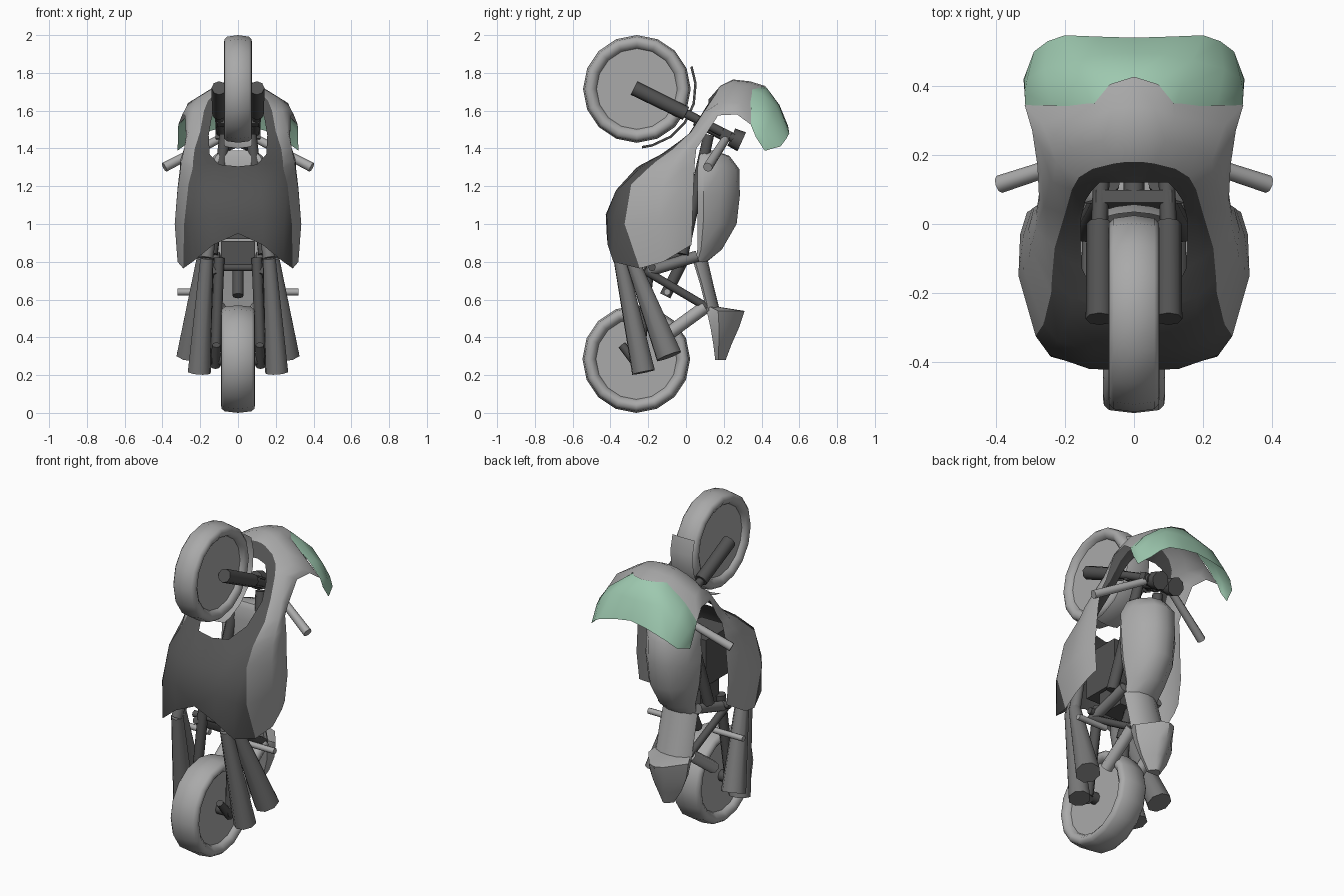
import bpy, bmesh, math
from mathutils import Vector, Matrix


def material(name, rgb):
    m = bpy.data.materials.new(name)
    m.diffuse_color = (*rgb, 1)
    return m


LIGHT = material("light_grey", (0.40, 0.40, 0.40))
MID = material("mid_grey", (0.19, 0.19, 0.19))
DARK = material("dark_grey", (0.085, 0.085, 0.085))
GREEN = material("green_glass", (0.34, 0.58, 0.43))


def finish(name, bm, mat, mirror=False, angle=40):
    me = bpy.data.meshes.new(name)
    bm.to_mesh(me)
    bm.free()
    ob = bpy.data.objects.new(name, me)
    bpy.context.collection.objects.link(ob)
    me.materials.append(mat)
    bpy.ops.object.select_all(action='DESELECT')
    ob.select_set(True)
    bpy.context.view_layer.objects.active = ob
    bpy.ops.object.shade_smooth_by_angle(angle=math.radians(angle))
    if mirror:
        mod = ob.modifiers.new("mirror", 'MIRROR')
        mod.use_clip = True
    return ob


def patch(name, rails, mat):
    """Open half shell spanned between rails, mirrored in x."""
    bm = bmesh.new()
    grid = [[bm.verts.new(p) for p in rail] for rail in rails]
    for a, b in zip(grid, grid[1:]):
        for i in range(len(a) - 1):
            bm.faces.new((a[i], a[i + 1], b[i + 1], b[i]))
    bmesh.ops.remove_doubles(bm, verts=bm.verts, dist=0.001)
    bm.normal_update()
    inner = Vector((0, 0.05, 1.2))
    if sum(f.normal.dot(f.calc_center_median() - inner) for f in bm.faces) < 0:
        bmesh.ops.reverse_faces(bm, faces=bm.faces)
    return finish(name, bm, mat, True, 55)


def tube(name, a, b, r1, r2, mat, sides=8, mirror=True):
    a, b = Vector(a), Vector(b)
    bm = bmesh.new()
    rot = (b - a).to_track_quat('Z', 'Y').to_matrix().to_4x4()
    bmesh.ops.create_cone(bm, cap_ends=True, segments=sides, radius1=r1, radius2=r2,
                          depth=(b - a).length,
                          matrix=Matrix.Translation((a + b) / 2) @ rot)
    return finish(name, bm, mat, mirror, 50)


def box(name, center, size, mat, tilt=0):
    bm = bmesh.new()
    bmesh.ops.create_cube(bm, size=1, matrix=Matrix.Translation(center)
                          @ Matrix.Rotation(tilt, 4, 'X') @ Matrix.Diagonal((*size, 1)))
    return finish(name, bm, mat)


def loft(name, sections, shape, mat):
    """sections: z, y_front, y_back, half_width; shape: unit outline (x, 0..1)."""
    bm = bmesh.new()
    rings = [[bm.verts.new((x * w, y0 + t * (y1 - y0), z)) for x, t in shape]
             for z, y0, y1, w in sections]
    n = len(shape)
    for a, b in zip(rings, rings[1:]):
        for i in range(n):
            j = (i + 1) % n
            bm.faces.new((a[i], a[j], b[j], b[i]))
    bm.faces.new(rings[0])
    bm.faces.new(rings[-1])
    bmesh.ops.recalc_face_normals(bm, faces=bm.faces)
    return finish(name, bm, mat)


def wheel(name, y, z, radius, half):
    """Tyre and flat disc turned about the x axis."""
    prof = [(0.62 * half, 0), (0.62 * half, 0.75), (0.82 * half, 0.775), (half, 0.85),
            (0.97 * half, 0.92), (0.8 * half, 0.97), (0, 1)]
    prof += [(-x, r) for x, r in prof[-2::-1]]
    bm = bmesh.new()
    vs = [bm.verts.new((x, 0, r * radius)) for x, r in prof]
    es = [bm.edges.new(p) for p in zip(vs, vs[1:])]
    bmesh.ops.spin(bm, geom=vs + es, axis=(1, 0, 0), cent=(0, 0, 0),
                   angle=2 * math.pi, steps=16)
    bmesh.ops.remove_doubles(bm, verts=bm.verts, dist=0.0005)
    bmesh.ops.recalc_face_normals(bm, faces=bm.faces)
    bmesh.ops.translate(bm, verts=bm.verts, vec=(0, y, z))
    return finish(name, bm, LIGHT, angle=60)


wheel("front_wheel", -0.26, 1.715, 0.285, 0.074)
wheel("rear_wheel", -0.263, 0.285, 0.285, 0.09)

# Fairing rails, from the belly edge up to the nose
opening = [(0, -.42, .95), (0, -.425, 1.05), (0, -.37, 1.18), (0, -.25, 1.305),
           (.10, -.235, 1.315), (.15, -.13, 1.37), (.155, .01, 1.47), (.14, .07, 1.56),
           (.12, .10, 1.61), (.10, .12, 1.64), (.05, .12, 1.66), (.025, .12, 1.66),
           (0, .12, 1.66)]
belly_in = [(.13, -.415, .89), (.13, -.42, 1.05), (.12, -.37, 1.18), (.08, -.265, 1.295),
            (.125, -.23, 1.315), (.165, -.12, 1.374), (.165, .015, 1.474),
            (.145, .077, 1.57), (.13, .108, 1.62), (.105, .13, 1.653), (.052, .133, 1.675),
            (.026, .134, 1.676), (0, .135, 1.677)]
belly_out = [(.24, -.385, .80), (.245, -.38, 1.02), (.22, -.34, 1.20), (.18, -.25, 1.29),
             (.185, -.21, 1.32), (.20, -.10, 1.385), (.18, .02, 1.48), (.163, .09, 1.59),
             (.145, .12, 1.637), (.112, .145, 1.672), (.056, .155, 1.70),
             (.028, .158, 1.703), (0, .16, 1.705)]
seam = [(.29, -.245, .765), (.285, -.325, 1.0), (.262, -.29, 1.21), (.24, -.2, 1.295),
        (.238, -.16, 1.33), (.23, -.07, 1.395), (.2, .03, 1.49), (.18, .10, 1.60),
        (.16, .135, 1.65), (.12, .16, 1.69), (.06, .175, 1.72), (.03, .179, 1.728),
        (0, .18, 1.73)]
flank = [(.32, -.12, .80), (.335, -.15, 1.0), (.32, -.13, 1.18), (.305, -.10, 1.28),
         (.30, -.07, 1.33), (.285, -.015, 1.40), (.262, .05, 1.49), (.235, .12, 1.605),
         (.225, .18, 1.645), (.18, .22, 1.69), (.09, .24, 1.745), (.045, .248, 1.76),
         (0, .25, 1.765)]
shoulder = [(.31, -.02, .86), (.33, -.03, 1.03), (.32, -.03, 1.19), (.308, -.02, 1.29),
            (.305, -.01, 1.34), (.285, .02, 1.40), (.275, .07, 1.465), (.268, .15, 1.59),
            (.278, .24, 1.61), (.265, .29, 1.64), (.12, .31, 1.73), (.06, .335, 1.75),
            (0, .34, 1.755)]
rear = [(.295, .03, .89), (.31, .035, 1.05), (.30, .04, 1.2), (.295, .045, 1.3),
        (.29, .048, 1.34), (.28, .055, 1.40), (.275, .09, 1.45), (.28, .17, 1.575),
        (.295, .27, 1.58), (.317, .345, 1.525), (.115, .35, 1.712), (.07, .405, 1.725),
        (0, .427, 1.728)]
patch("belly_panel", [opening, belly_in, belly_out, seam], DARK)
patch("side_fairing", [seam, flank, shoulder, rear], LIGHT)

# Curved windscreen, tucked under the nose
top_edge = [(0, .35, 1.745), (.07, .345, 1.735), (.12, .34, 1.705), (.24, .343, 1.61),
            (.315, .343, 1.525), (.315, .37, 1.46), (.32, .415, 1.39)]
upper = [(0, .427, 1.722), (.075, .415, 1.715), (.14, .40, 1.69), (.25, .39, 1.605),
         (.317, .38, 1.515), (.318, .39, 1.45), (.32, .416, 1.39)]
bulge = [(0, .495, 1.63), (.09, .492, 1.63), (.17, .475, 1.625), (.26, .45, 1.56),
         (.31, .42, 1.49), (.318, .42, 1.43), (.32, .417, 1.39)]
low_edge = [(0, .54, 1.52), (.1, .543, 1.505), (.2, .547, 1.48), (.25, .53, 1.45),
            (.29, .5, 1.41), (.305, .46, 1.40), (.32, .42, 1.388)]
patch("windscreen", [top_edge, upper, bulge, low_edge], GREEN)

# Front fender: thin arc round the wheel
arc = [math.radians(a) for a in (22, 5, -15, -35, -55, -75, -85)]
fender = [[(x, -.26 + r * math.cos(a), 1.717 + r * math.sin(a)) for a in arc]
          for x, r in ((0, .318), (.05, .312), (.075, .305))]
patch("front_fender", fender, LIGHT)

# Fork, steering and handlebars
tube("fork_leg", (.1, -.275, 1.72), (.1, .0, 1.585), .04, .038, DARK)
tube("fork_tube", (.1, .0, 1.585), (.09, .25, 1.455), .024, .024, DARK)
box("lower_clamp", (0, .07, 1.545), (.22, .04, .05), DARK, -.45)
box("upper_clamp", (0, .21, 1.47), (.24, .05, .06), DARK, -.45)
tube("steering_head", (0, .05, 1.55), (0, .22, 1.46), .03, .03, DARK, mirror=False)
tube("gauge", (.055, .24, 1.46), (.055, .295, 1.435), .05, .055, DARK)
tube("handlebar", (.1, .21, 1.45), (.39, .115, 1.30), .022, .026, LIGHT)

# Tank, seat and tail
dome = [(-.9, 0), (-1, .15), (-.85, .55), (-.42, .92), (0, 1), (.42, .92), (.85, .55),
        (1, .15), (.9, 0)]
loft("tank", [(1.39, .09, .15, .09), (1.36, .07, .23, .13), (1.29, .06, .283, .165),
              (1.15, .06, .285, .17), (1.0, .06, .268, .155), (.865, .06, .19, .12),
              (.795, .05, .105, .11)], dome, LIGHT)
loft("seat", [(.81, .035, .115, .115), (.68, .075, .145, .12), (.54, .11, .18, .12)],
     dome, LIGHT)
wedge = [(-.85, 0), (-1, .3), (-.35, .9), (0, 1), (.35, .9), (1, .3), (.85, 0)]
loft("tail", [(.56, .11, .18, .12), (.54, .11, .31, .135), (.45, .13, .28, .125),
              (.36, .145, .24, .09), (.28, .155, .21, .04)], wedge, LIGHT)

# Engine and frame
box("engine", (0, -.17, 1.06), (.2, .24, .28), DARK)
box("gearbox", (0, -.1, .84), (.18, .18, .14), DARK)
tube("main_spar", (.07, .12, 1.47), (.14, -.02, .84), .03, .035, DARK)
tube("seat_strut", (.13, -.22, .755), (.1, .11, .56), .022, .022, DARK)
tube("seat_rail", (.12, -.2, .75), (.12, .06, .83), .03, .03, MID)
tube("cross_bar", (-.17, -.18, .77), (.17, -.18, .77), .02, .02, DARK, mirror=False)
tube("under_tail_stay", (.1, .1, .56), (.1, -.12, .40), .035, .035, LIGHT)
tube("rear_shock", (0, -.02, .8), (0, -.11, .62), .03, .03, DARK, mirror=False)
tube("swingarm", (.1, -.19, .82), (.12, -.25, .27), .03, .028, DARK)
tube("axle_bracket", (.115, -.34, .36), (.12, -.25, .25), .022, .028, DARK)
tube("rear_axle", (-.14, -.263, .285), (.14, -.263, .285), .035, .035, DARK, mirror=False)
tube("foot_peg", (.12, -.1, .64), (.32, -.1, .64), .018, .018, LIGHT)

# Twin exhausts on each side
for name, top, mid, end, r in (
        ("inner_exhaust", (.14, -.32, .98), (.165, -.35, .82), (.205, -.225, .215), .064),
        ("outer_exhaust", (.17, -.27, .98), (.185, -.29, .82), (.258, -.09, .30), .072)):
    tube(name + "_pipe", top, mid, .03, .034, MID)
    tube(name + "_muffler", mid, end, .036, r, MID)
